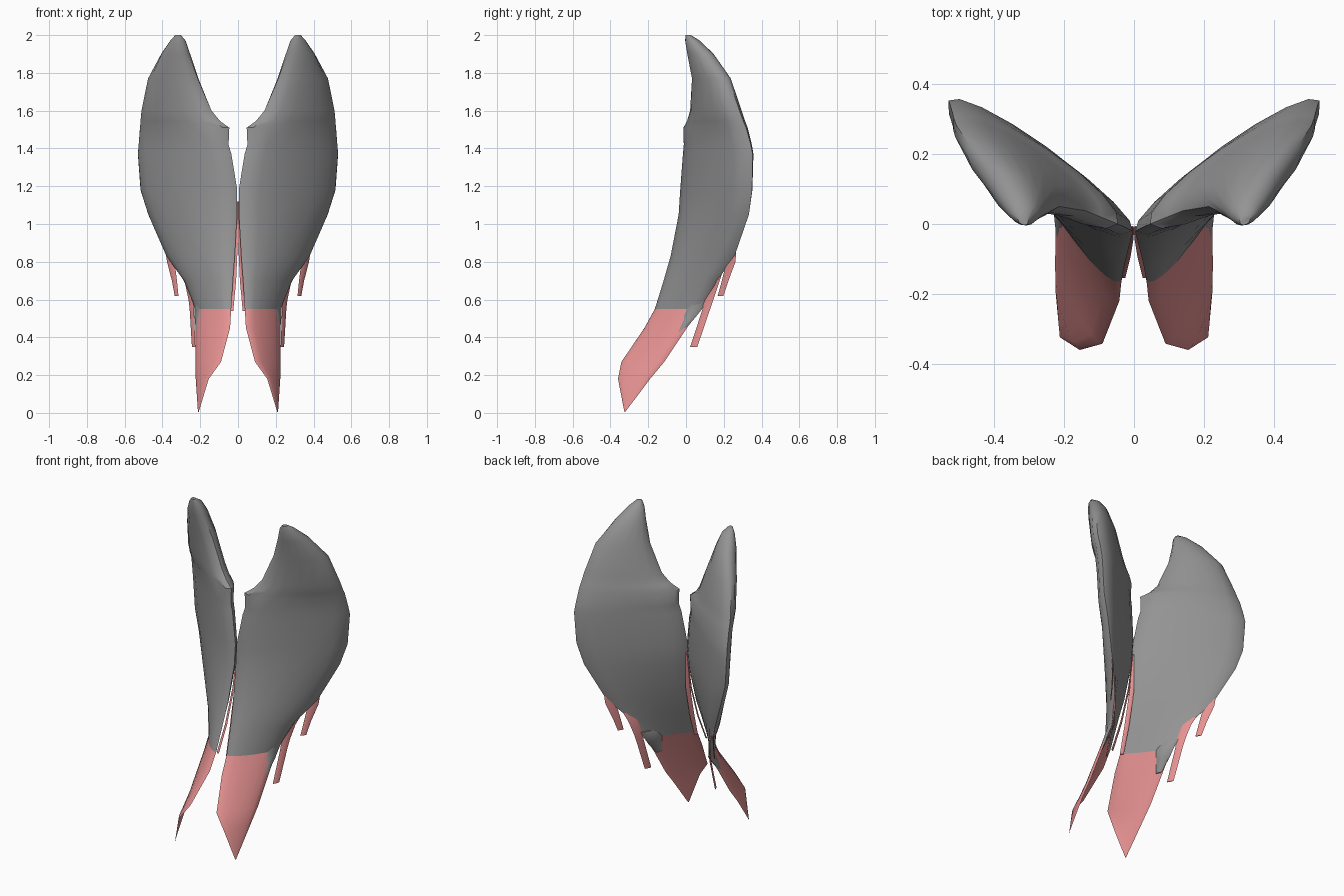
import bpy
import bmesh
import math
from mathutils import Vector


def material(name, rgb):
    m = bpy.data.materials.new(name)
    m.diffuse_color = (*rgb, 1)
    return m


GREY = material("wing grey", (0.295, 0.295, 0.295))
PINK = material("feather pink", (0.79, 0.285, 0.285))


def loft(name, rows, mat, steps=8, angle=40):
    """Skin sections of (z, inner x, inner y, outer x, outer y, back bulge, front bulge)."""
    bm = bmesh.new()
    rings = []
    for z, xi, yi, xo, yo, back, front in rows:
        a, b = Vector((xi, yi, z)), Vector((xo, yo, z))
        d = (b - a).normalized()
        n = Vector((-d.y, d.x, 0))
        ring = []
        for k in range(2 * steps):
            ang = math.pi * k / steps
            off = back if k < steps else front
            t = (1 - math.cos(ang)) / 2
            ring.append(bm.verts.new(a.lerp(b, t) + n * off * math.sin(ang)))
        rings.append(ring)
    for r, q in zip(rings, rings[1:]):
        for k in range(2 * steps):
            j = (k + 1) % (2 * steps)
            bm.faces.new((r[k], r[j], q[j], q[k]))
    bm.faces.new(rings[0])
    bm.faces.new(rings[-1])
    bmesh.ops.recalc_face_normals(bm, faces=bm.faces)
    me = bpy.data.meshes.new(name)
    bm.to_mesh(me)
    bm.free()
    me.materials.append(mat)
    ob = bpy.data.objects.new(name, me)
    bpy.context.collection.objects.link(ob)
    # second wing
    ob.modifiers.new("mirror", "MIRROR").use_mirror_merge = False
    bpy.ops.object.select_all(action="DESELECT")
    ob.select_set(True)
    bpy.context.view_layer.objects.active = ob
    bpy.ops.object.shade_smooth_by_angle(angle=math.radians(angle))
    return ob


# main wing body with a bent tip and a notch at the root
loft("wing_body", [
    (2.00, 0.305, 0.000, 0.33, 0.022, 0.014, 0.012),
    (1.97, 0.283, 0.008, 0.354, 0.06, 0.038, 0.035),
    (1.90, 0.260, 0.025, 0.397, 0.135, 0.05, 0.062),
    (1.77, 0.213, 0.05, 0.470, 0.225, 0.06, 0.075),
    (1.60, 0.140, 0.038, 0.508, 0.283, 0.065, 0.08),
    (1.545, 0.095, 0.02, 0.515, 0.303, 0.065, 0.08),
    (1.51, 0.046, 0.0, 0.519, 0.318, 0.065, 0.08),
    (1.42, 0.050, 0.0, 0.526, 0.343, 0.06, 0.08),
    (1.37, 0.035, -0.005, 0.530, 0.353, 0.057, 0.08),
    (1.18, 0.004, -0.02, 0.516, 0.35, 0.05, 0.08),
    (1.05, 0.005, -0.03, 0.475, 0.333, 0.04, 0.075),
    (0.83, 0.017, -0.075, 0.375, 0.257, 0.02, 0.068),
    (0.70, 0.027, -0.115, 0.28, 0.165, 0.003, 0.055),
    (0.55, 0.036, -0.165, 0.22, 0.08, -0.014, 0.038),
], GREY)

# long lower feather ending in a point
loft("long_feather", [
    (0.55, 0.036, -0.165, 0.22, 0.08, -0.014, 0.038),
    (0.45, 0.042, -0.22, 0.222, 0.005, -0.018, 0.032),
    (0.27, 0.090, -0.342, 0.223, -0.115, -0.015, 0.022),
    (0.18, 0.155, -0.36, 0.222, -0.19, -0.008, 0.012),
    (0.005, 0.208, -0.326, 0.212, -0.322, 0, 0.001),
], PINK)

# grey point wrapping the outer edge of the long feather
loft("wing_point", [
    (0.60, 0.190, 0.0, 0.240, 0.108, 0.014, 0.015),
    (0.55, 0.172, -0.02, 0.225, 0.085, 0.017, 0.019),
    (0.50, 0.188, -0.03, 0.225, 0.045, 0.014, 0.015),
    (0.43, 0.206, -0.05, 0.220, -0.02, 0.007, 0.008),
], GREY, 4)

# pink trim along the inner edge
loft("inner_trim", [
    (1.12, 0.000, -0.012, 0.005, -0.005, 0.002, 0.002),
    (0.90, 0.001, -0.04, 0.022, -0.025, 0.003, 0.003),
    (0.70, 0.010, -0.095, 0.033, -0.08, 0.003, 0.003),
    (0.54, 0.025, -0.155, 0.045, -0.145, 0.003, 0.003),
], PINK, 3)

# short trailing feathers on the outer edge
loft("upper_side_feather", [
    (0.85, 0.345, 0.225, 0.383, 0.265, 0.004, 0.004),
    (0.80, 0.336, 0.215, 0.376, 0.262, 0.004, 0.004),
    (0.70, 0.323, 0.19, 0.350, 0.225, 0.004, 0.004),
    (0.62, 0.315, 0.168, 0.335, 0.198, 0.003, 0.003),
], PINK, 3)
loft("lower_side_feather", [
    (0.74, 0.26, 0.13, 0.306, 0.192, 0.004, 0.004),
    (0.68, 0.245, 0.12, 0.279, 0.172, 0.004, 0.004),
    (0.60, 0.235, 0.095, 0.262, 0.145, 0.004, 0.004),
    (0.55, 0.233, 0.088, 0.256, 0.128, 0.004, 0.004),
    (0.35, 0.226, 0.022, 0.244, 0.06, 0.003, 0.003),
], PINK, 3)
